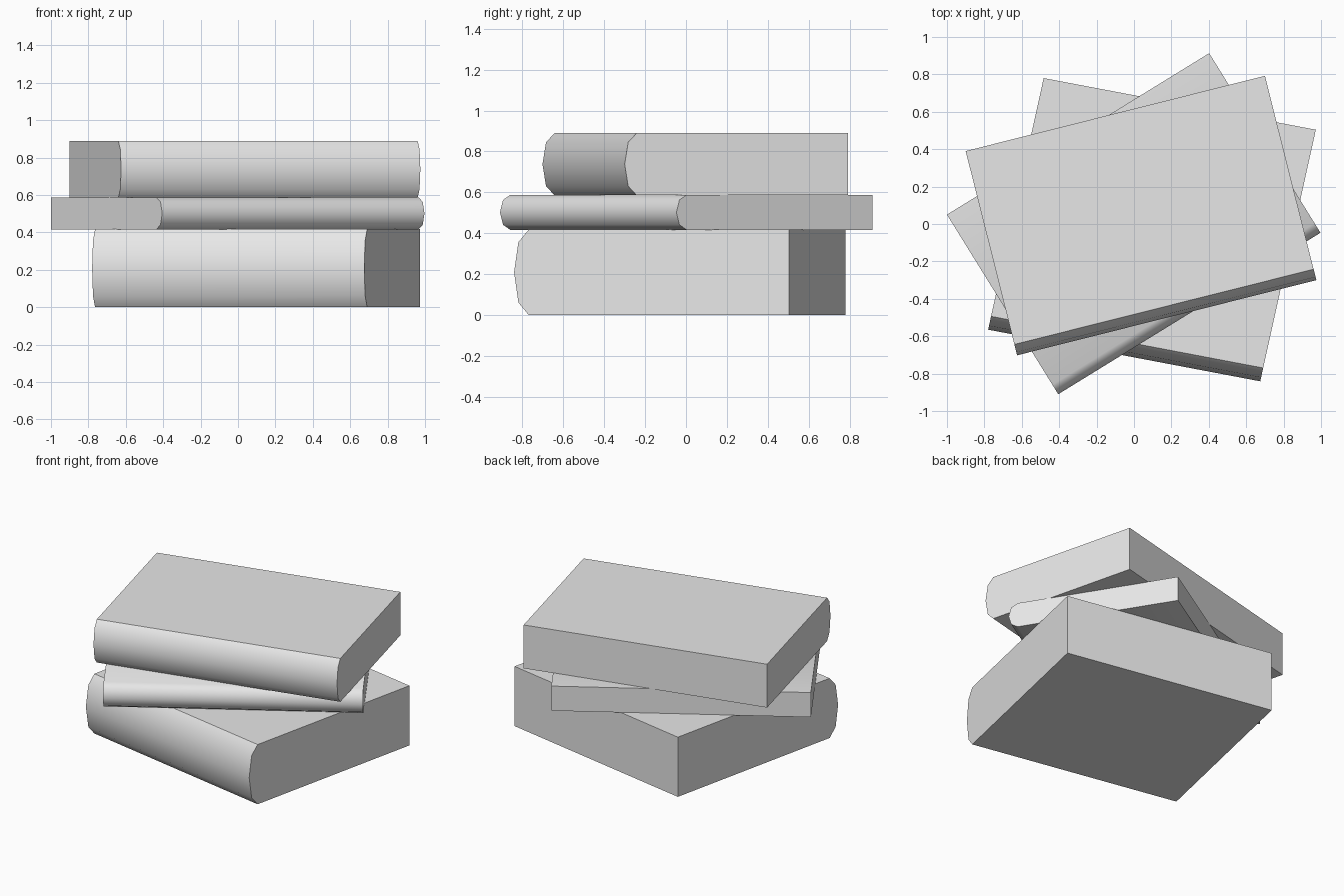
import bpy, bmesh, math
from mathutils import Vector

cube = bpy.data.objects.get("Cube")
if cube:
    bpy.data.objects.remove(cube, do_unlink=True)

grey = bpy.data.materials.new("plain grey")
grey.use_nodes = True
grey.diffuse_color = (0.8, 0.8, 0.8, 1)
grey.node_tree.nodes["Principled BSDF"].inputs["Base Color"].default_value = (0.8, 0.8, 0.8, 1)

SPINE_STEPS = 4


def book(name, corner, along, depth, bottom, top, bulge):
    """Closed book: a side profile with a rounded spine, swept along its length."""
    corner, along, depth = Vector((*corner, 0)), Vector((*along, 0)), Vector((*depth, 0))
    middle, half = (bottom + top) / 2, (top - bottom) / 2
    length = depth.length
    # Page edge first, then the elliptical spine from top to bottom
    profile = [(0, bottom), (0, top)]
    for i in range(SPINE_STEPS + 1):
        a = math.pi * (0.5 - i / SPINE_STEPS)
        profile.append((length - bulge + bulge * math.cos(a), middle + half * math.sin(a)))

    bm = bmesh.new()
    end = bm.faces.new([bm.verts.new(corner + depth * (d / length) + Vector((0, 0, z)))
                        for d, z in profile])
    swept = bmesh.ops.extrude_face_region(bm, geom=[end], use_keep_orig=True)
    bmesh.ops.translate(bm, vec=along,
                        verts=[g for g in swept["geom"] if isinstance(g, bmesh.types.BMVert)])
    bmesh.ops.recalc_face_normals(bm, faces=bm.faces)
    mesh = bpy.data.meshes.new(name)
    bm.to_mesh(mesh)
    bm.free()
    mesh.materials.append(grey)
    obj = bpy.data.objects.new(name, mesh)
    bpy.context.collection.objects.link(obj)

    # Smooth spine, crisp covers
    bpy.ops.object.select_all(action="DESELECT")
    obj.select_set(True)
    bpy.context.view_layer.objects.active = obj
    bpy.ops.object.shade_smooth_by_angle(angle=math.radians(45))


# Stack of three books, each turned differently
book("bottom_book", (-0.483, 0.78), (1.455, -0.276), (-0.297, -1.345), 0, 0.417, 0.073)
book("middle_book", (-1.0, 0.05), (1.402, 0.863), (0.595, -0.96), 0.416, 0.588, 0.06)
book("top_book", (-0.9, 0.39), (1.6, 0.402), (0.275, -1.092), 0.586, 0.889, 0.06)
